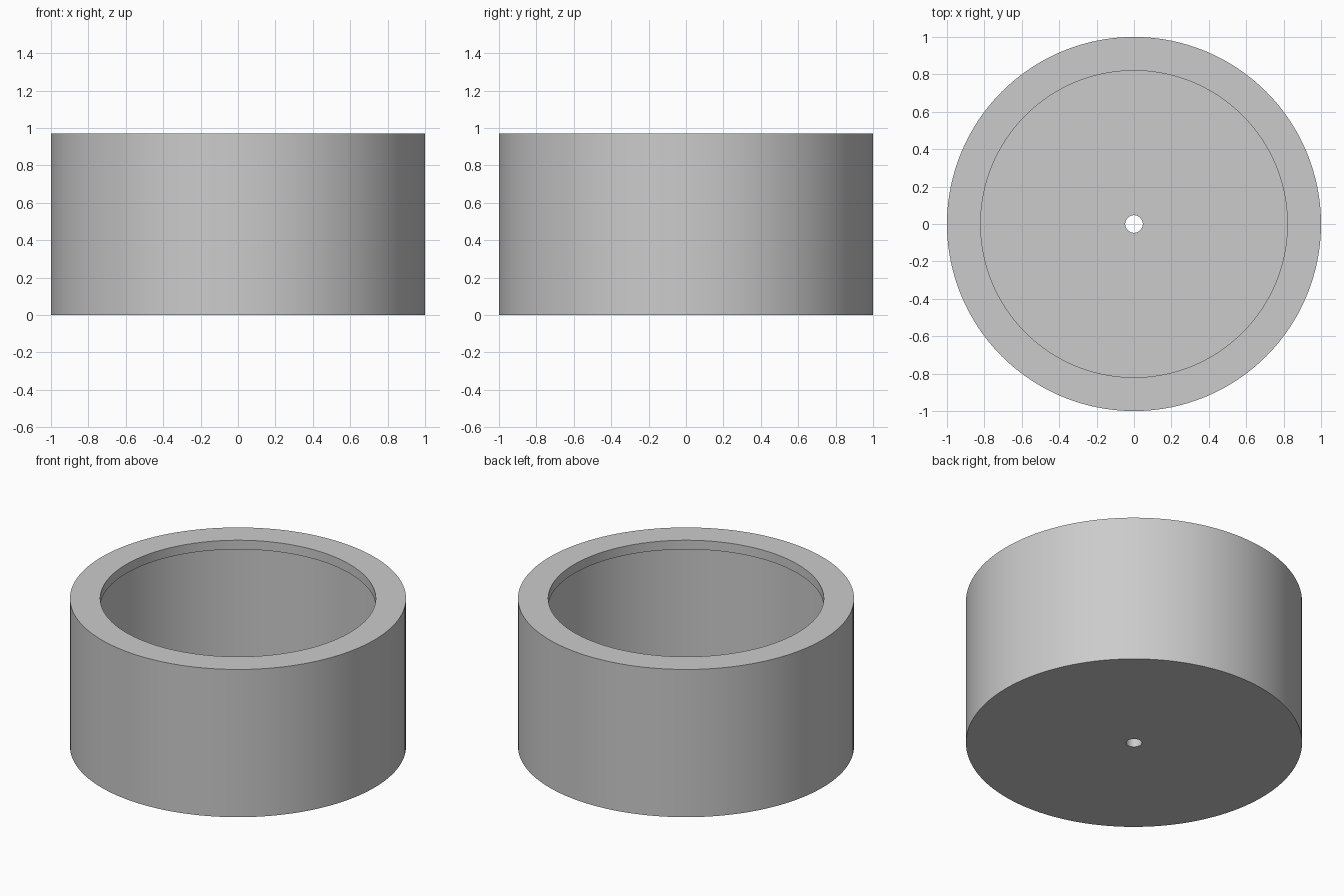
import bpy
import bmesh
import math

cube = bpy.data.objects.get("Cube")
if cube:
    bpy.data.objects.remove(cube, do_unlink=True)

SEGMENTS = 128
HEIGHT = 0.97
WALL = 0.06          # wall, floor and lip thickness
OUTER = 1.0
MOUTH = 0.82         # opening inside the lip
HOLE = 0.047         # drain hole

# Plain grey material
grey = bpy.data.materials.new("plain grey")
grey.use_nodes = True
colour = (0.6, 0.6, 0.6, 1)
grey.diffuse_color = colour
grey.node_tree.nodes["Principled BSDF"].inputs["Base Color"].default_value = colour

# Closed cross-section: underside, outer wall, overhanging lip, cavity, floor
inner = OUTER - WALL
profile = [
    (HOLE, 0), (OUTER, 0), (OUTER, HEIGHT), (MOUTH, HEIGHT),
    (MOUTH, HEIGHT - WALL), (inner, HEIGHT - WALL), (inner, WALL), (HOLE, WALL),
]

# Revolve the cross-section into the pot
bm = bmesh.new()
rings = []
for radius, z in profile:
    ring = []
    for i in range(SEGMENTS):
        a = math.tau * i / SEGMENTS
        ring.append(bm.verts.new((radius * math.cos(a), radius * math.sin(a), z)))
    rings.append(ring)
for k, low in enumerate(rings):
    high = rings[(k + 1) % len(rings)]
    for i in range(SEGMENTS):
        j = (i + 1) % SEGMENTS
        bm.faces.new((low[i], low[j], high[j], high[i]))
bmesh.ops.recalc_face_normals(bm, faces=bm.faces)

mesh = bpy.data.meshes.new("pot")
bm.to_mesh(mesh)
bm.free()
mesh.materials.append(grey)
pot = bpy.data.objects.new("pot", mesh)
bpy.context.collection.objects.link(pot)

# Smooth round walls with crisp rims
bpy.ops.object.select_all(action="DESELECT")
pot.select_set(True)
bpy.context.view_layer.objects.active = pot
bpy.ops.object.shade_smooth_by_angle(angle=math.radians(30))
